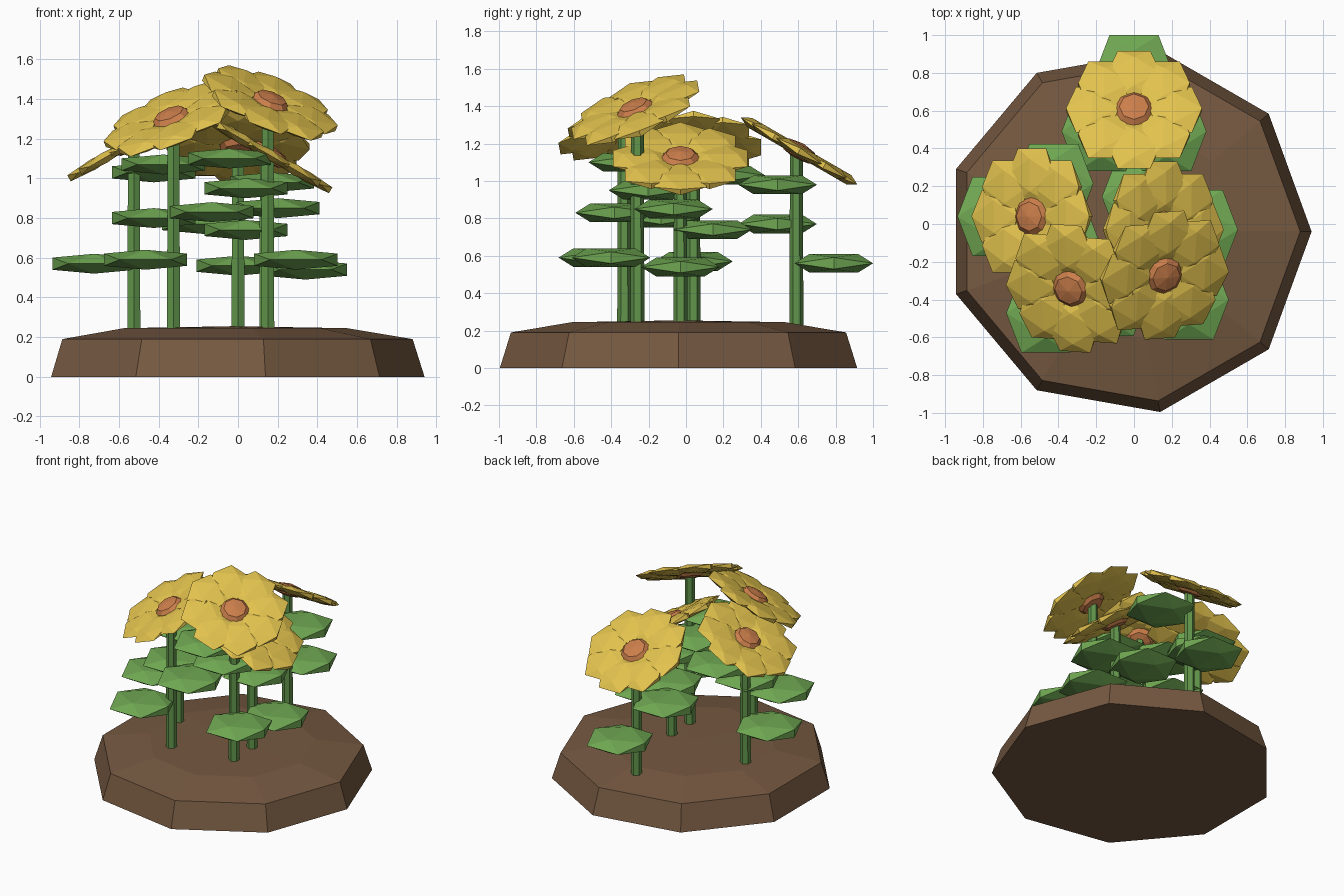
import bpy
import bmesh
import math
from mathutils import Matrix, Vector

if "Cube" in bpy.data.objects:
    bpy.data.objects.remove(bpy.data.objects["Cube"], do_unlink=True)


def material(name, rgb):
    mat = bpy.data.materials.new(name)
    mat.use_nodes = True
    mat.diffuse_color = (*rgb, 1)
    mat.node_tree.nodes["Principled BSDF"].inputs["Base Color"].default_value = (*rgb, 1)
    return mat


soil = material("soil brown", (0.18, 0.1, 0.053))
stem_green = material("stem green", (0.12, 0.3, 0.07))
leaf_green = material("leaf green", (0.16, 0.39, 0.085))
yellow = material("petal yellow", (0.76, 0.54, 0.075))
orange = material("centre orange", (0.6, 0.21, 0.07))


def finish(bm, name, mat):
    bmesh.ops.recalc_face_normals(bm, faces=bm.faces)
    mesh = bpy.data.meshes.new(name)
    bm.to_mesh(mesh)
    bm.free()
    mesh.materials.append(mat)
    obj = bpy.data.objects.new(name, mesh)
    bpy.context.collection.objects.link(obj)
    return obj


def add_pebble(bm, centre, size):
    """Flattened twenty-sided solid: a hexagon from above with tips on x."""
    g = (math.sqrt(5) - 1) / 2
    verts = []
    for a in (-1, 1):
        for b in (-g, g):
            for p in ((b, a, 0), (0, b, a), (a, 0, b)):
                offset = Vector(s * c for s, c in zip(size, p))
                verts.append(bm.verts.new(Vector(centre) + offset))
    bmesh.ops.convex_hull(bm, input=verts)


# Soil mound: stacked nine-sided rings closed by a low peak
bm = bmesh.new()
SIDES = 9
rings = []
for radius, z in ((0.97, 0), (0.91, 0.19), (0.58, 0.245)):
    rings.append([bm.verts.new((radius * math.cos(math.tau * i / SIDES) - 0.03,
                                radius * math.sin(math.tau * i / SIDES) - 0.04, z))
                  for i in range(SIDES)])
peak = bm.verts.new((-0.03, -0.04, 0.255))
bm.faces.new(rings[0])
for i in range(SIDES):
    j = (i + 1) % SIDES
    for low, high in zip(rings, rings[1:]):
        bm.faces.new((low[i], low[j], high[j], high[i]))
    bm.faces.new((rings[-1][i], rings[-1][j], peak))
finish(bm, "soil_mound", soil)


def build_flower(label, x, y, head_z, azimuth, leaf_heights):
    # Stem
    bm = bmesh.new()
    bottom = 0.2
    bmesh.ops.create_cone(bm, cap_ends=True, segments=6, radius1=0.038, radius2=0.034,
                          depth=head_z - bottom,
                          matrix=Matrix.Translation((x, y, (head_z + bottom) / 2)))
    finish(bm, label + "_stem", stem_green)

    # Leaves spiral up the stem by a third of a turn, the first under the face
    bm = bmesh.new()
    for i, z in enumerate(leaf_heights):
        angle = math.radians(azimuth + 120 * i)
        add_pebble(bm, (x + 0.2 * math.cos(angle), y + 0.2 * math.sin(angle), z),
                   (0.21, 0.21, 0.05))
    finish(bm, label + "_leaves", leaf_green)

    # Head leans toward the azimuth
    facing = math.radians(azimuth)
    axis = Vector((-math.sin(facing), math.cos(facing), 0))
    pose = (Matrix.Translation((x + 0.015 * math.cos(facing),
                                y + 0.015 * math.sin(facing), head_z))
            @ Matrix.Rotation(math.radians(30), 4, axis))

    # Petals
    bm = bmesh.new()
    for i in range(8):
        angle = math.tau * i / 8
        add_pebble(bm, (0.22 * math.cos(angle), 0.22 * math.sin(angle), 0),
                   (0.14, 0.14, 0.028))
    finish(bm, label + "_petals", yellow).matrix_world = pose

    # Seed disc
    bm = bmesh.new()
    bmesh.ops.create_uvsphere(bm, u_segments=8, v_segments=4, radius=0.11,
                              matrix=Matrix.Diagonal((1, 1, 0.42, 1)))
    finish(bm, label + "_centre", orange).matrix_world = pose


build_flower("left_side_flower", -0.525, 0.04, 1.18, 180, (0.57, 0.8, 1.03))
build_flower("front_side_flower", -0.325, -0.33, 1.3, 225, (0.59, 0.83, 1.07))
build_flower("tall_flower", 0.15, -0.26, 1.38, 315, (0.59, 0.85, 1.1))
build_flower("back_flower", 0.0, 0.59, 1.16, 90, (0.56, 0.77, 0.98))
build_flower("short_flower", 0.14, -0.03, 1.12, 0, (0.54, 0.74, 0.95))
